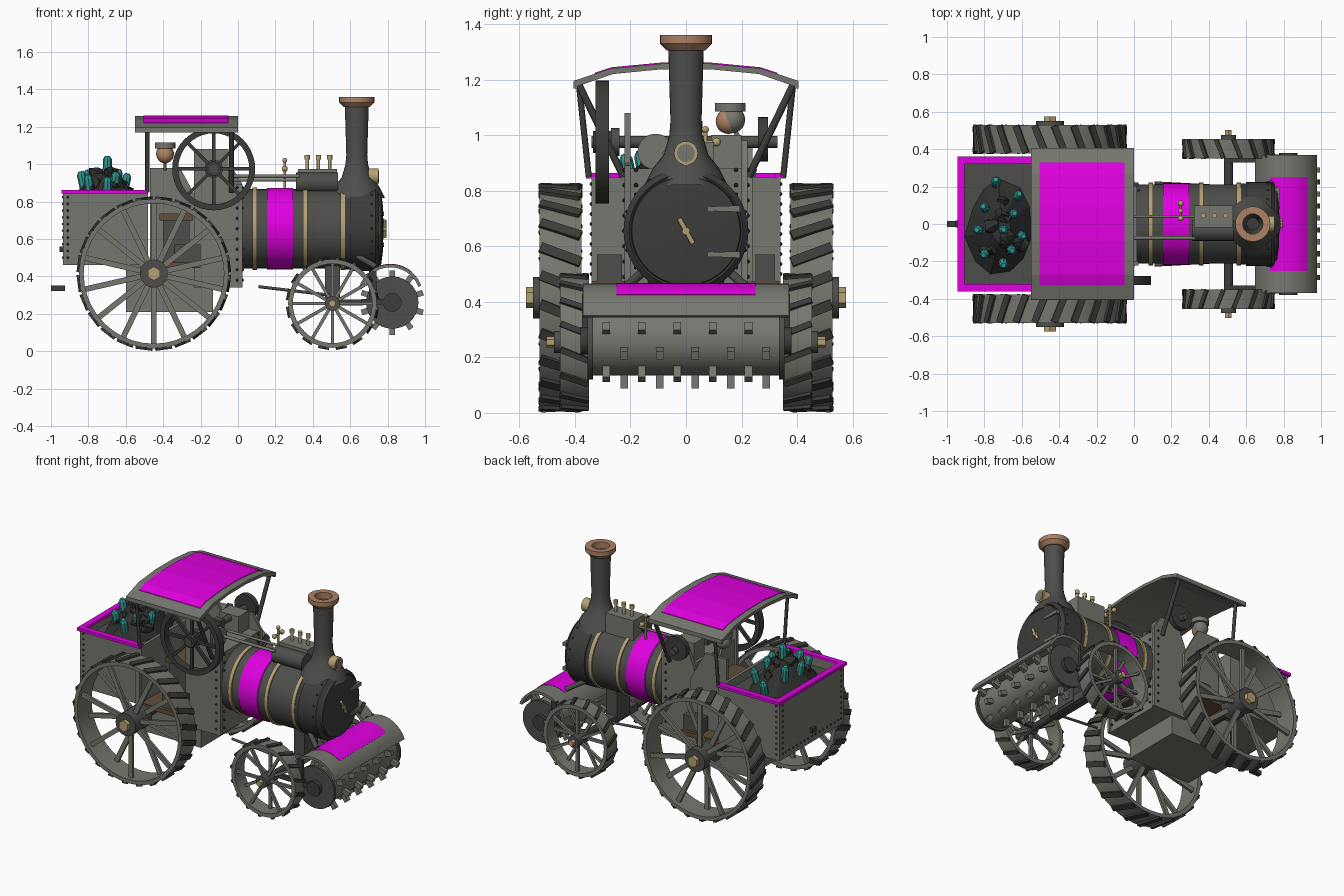
import bpy, bmesh, math, random
from mathutils import Vector, Matrix

random.seed(4)
if "Cube" in bpy.data.objects:
    bpy.data.objects.remove(bpy.data.objects["Cube"])


def material(name, r, g, b):
    m = bpy.data.materials.new(name)
    m.use_nodes = True
    m.diffuse_color = (r, g, b, 1)
    m.node_tree.nodes["Principled BSDF"].inputs["Base Color"].default_value = (r, g, b, 1)
    return m


GREY = material("weathered grey", .185, .185, .16)
IRON = material("iron grey", .075, .075, .07)
DARK = material("dark iron", .045, .045, .042)
PINK = material("magenta paint", .75, 0, .75)
BRASS = material("brass", .46, .36, .17)
COPPER = material("copper", .42, .22, .125)
TEAL = material("teal crystal", .03, .33, .30)
WOOD = material("brown wood", .12, .075, .04)
COAL = material("coal", .03, .03, .029)


class Part:
    """Collects simple solids of one colour into one object."""

    def __init__(self, name, mat):
        self.name, self.mat, self.bm = name, mat, bmesh.new()

    def box(self, lo, hi):
        lo, hi = Vector(lo), Vector(hi)
        return self.block((lo + hi) / 2, hi - lo)

    def block(self, centre, size, rot=Matrix()):
        m = Matrix.Translation(centre) @ rot @ Matrix.Diagonal((*size, 1))
        bmesh.ops.create_cube(self.bm, size=1, matrix=m)
        return self

    def rod(self, a, b, r, r2=None, n=12):
        a, b = Vector(a), Vector(b)
        rot = Vector((0, 0, 1)).rotation_difference(b - a).to_matrix().to_4x4()
        bmesh.ops.create_cone(self.bm, cap_ends=True, segments=n, radius1=r,
                              radius2=r if r2 is None else r2, depth=(b - a).length,
                              matrix=Matrix.Translation((a + b) / 2) @ rot)
        return self

    def ball(self, c, r, n=12):
        bmesh.ops.create_uvsphere(self.bm, u_segments=n, v_segments=max(4, n // 2),
                                  radius=r, matrix=Matrix.Translation(c))
        return self

    def lathe(self, profile, centre, axis, n=32):
        rot = Vector((0, 0, 1)).rotation_difference(Vector(axis)).to_matrix()
        rings = []
        for r, t in profile:
            rings.append([self.bm.verts.new(Vector(centre) + rot @ Vector(
                (r * math.cos(k * math.tau / n), r * math.sin(k * math.tau / n), t))) for k in range(n)])
        for p, q in zip(rings, rings[1:] + rings[:1]):
            for k in range(n):
                self.bm.faces.new((p[k], p[k - 1], q[k - 1], q[k]))
        return self

    def prism(self, pts, axis, a, b):
        ends = []
        for t in (a, b):
            ends.append([self.bm.verts.new((t, u, v) if axis == "x" else (u, t, v)) for u, v in pts])
        self.bm.faces.new(ends[0])
        self.bm.faces.new(ends[1][::-1])
        for k in range(len(pts)):
            self.bm.faces.new((ends[0][k], ends[0][k - 1], ends[1][k - 1], ends[1][k]))
        return self

    def done(self, smooth=True):
        bmesh.ops.remove_doubles(self.bm, verts=self.bm.verts, dist=1e-5)
        bmesh.ops.recalc_face_normals(self.bm, faces=self.bm.faces)
        me = bpy.data.meshes.new(self.name)
        self.bm.to_mesh(me)
        self.bm.free()
        me.materials.append(self.mat)
        if smooth:
            me.shade_smooth()
            me.set_sharp_from_angle(angle=math.radians(32))
        ob = bpy.data.objects.new(self.name, me)
        bpy.context.collection.objects.link(ob)


def tube(r0, r1, t0, t1):
    return [(r0, t0), (r1, t0), (r1, t1), (r0, t1)]


def wheel(name, x, z, r, y, half, hub, spokes, treads, s):
    # rim, spokes, slanted treads, hub and nut
    c = Vector((x, s * y, z))
    rim, tread = Part(name + "_rim", GREY), Part(name + "_treads", DARK)
    rim.lathe(tube(r - .025, r, -half, half), c, (0, 1, 0), 40)
    for k in range(spokes):
        rot = Matrix.Rotation(k * math.tau / spokes, 4, "Y")
        off = Vector((0, (half * .5) * (-1) ** k, 0))
        rim.block(c + off + rot @ Vector((0, 0, r * .52)), (r * .075, .018, r * .9), rot)
    for k in range(treads):
        rot = Matrix.Rotation((k + .5) * math.tau / treads, 4, "Y")
        tread.block(c + rot @ Vector((0, 0, r + .003)), (r * .09, half * 2.05, .016),
                    rot @ Matrix.Rotation(s * .38, 4, "Z"))
    rim.done()
    tread.done()
    out = Vector((0, s, 0))
    Part(name + "_hub", IRON).rod(c - out * half, c + out * (half + .022), hub, n=20).done()
    Part(name + "_nut", BRASS).rod(c, c + out * (half + .048), hub * .5, n=6).done()


for s, side in ((-1, "front_side"), (1, "back_side")):
    wheel("rear_wheel_" + side, -.45, .415, .4, .452, .076, .075, 14, 24, s)
    wheel("leading_wheel_" + side, .505, .255, .237, .402, .052, .04, 12, 16, s)
Part("axles", DARK).rod((-.45, -.4, .415), (-.45, .4, .415), .035).rod(
    (.505, -.38, .255), (.505, .38, .255), .025).done()

# boiler, bands, smokebox and door
BZ = .655
Part("boiler", IRON).rod((0, 0, BZ), (.56, 0, BZ), .212, n=40).done()
Part("magenta_band", PINK).rod((.155, 0, BZ), (.295, 0, BZ), .218, n=40).done()
bands = Part("brass_bands", BRASS)
for x in (.09, .36, .56):
    bands.rod((x - .012, 0, BZ), (x + .012, 0, BZ), .221, n=40)
bands.done()
smokebox = Part("smokebox", DARK)
smokebox.lathe([(0, .55), (.217, .55), (.217, .6), (.225, .6), (.225, .735), (.205, .755),
                (.198, .75), (.195, .765), (.12, .775), (0, .778)], (0, 0, BZ), (1, 0, 0), 40)
for k in range(20):
    a = k * math.tau / 20
    smokebox.ball((.715, .224 * math.sin(a), BZ + .224 * math.cos(a)), .007, 6)
smokebox.done()
straps = Part("door_straps", GREY)
for z in (.57, .735):
    straps.prism([(.08, z - .008), (.195, z - .012), (.195, z + .012), (.08, z + .008)], "x", .755, .78)
straps.done()
Part("door_handle", BRASS).rod((.785, -.025, .7), (.785, .025, .61), .009).rod(
    (.77, 0, BZ), (.795, 0, BZ), .014).done()
Part("head_lamp", BRASS).rod((.68, 0, .935), (.75, 0, .935), .043, n=20).done()
Part("head_lamp_glass", GREY).rod((.745, 0, .935), (.753, 0, .935), .032, n=20).done()

# chimney and cap
Part("chimney", IRON).lathe([(.03, .82), (.15, .82), (.12, .88), (.08, .93), (.06, 1), (.056, 1.05),
                             (.064, 1.32), (.054, 1.32)], (.635, 0, 0), (0, 0, 1), 28).done()
Part("chimney_cap", COPPER).lathe([(.054, 1.305), (.07, 1.305), (.094, 1.33), (.094, 1.36), (.054, 1.36)],
                                  (.635, 0, 0), (0, 0, 1), 28).done()

# cylinder block, valves, piston rod and governor
Part("cylinder_block", GREY).box((.32, -.02, .84), (.53, .1, .975)).done()
Part("cylinder", IRON).rod((.31, -.035, .9), (.535, -.035, .9), .055, n=20).done()
fittings = Part("brass_fittings", BRASS)
for x in (.37, .43, .49):
    fittings.rod((x, .045, .97), (x, .045, 1.035), .009).rod((x, .045, 1.025), (x, .045, 1.05), .014)
fittings.rod((.25, .07, .86), (.25, .07, 1.02), .007).ball((.25, .07, 1.02), .013)
fittings.rod((.25, .03, .975), (.25, .11, .975), .006).ball((.25, .03, .975), .016).ball((.25, .11, .975), .016)
fittings.done()
Part("piston_rods", GREY).rod((-.1, -.075, .935), (.33, -.075, .935), .01).rod(
    (-.1, .04, .915), (.33, .04, .915), .008).done()

# firebox, side plates and belly
Part("firebox", GREY).box((-.22, -.2, .34), (.015, .2, .88)).done()
plates = Part("side_plates", GREY)
plates.prism([(.025, .34), (.025, .89), (-.05, .9), (-.05, 1.08), (-.235, 1.08), (-.235, .34)], "y", -.222, -.2)
plates.prism([(.025, .34), (.025, .89), (-.03, .98), (-.16, .98), (-.235, .8), (-.235, .34)], "y", .2, .222)
plates.prism([(-.2, .46), (-.2, .78), (-.31, .98), (-.47, .98), (-.47, .46)], "y", .222, .24)
plates.box((-.2, .09, .85), (-.06, .2, 1)).box((-.6, -.2, .21), (-.135, .2, .46))
plates.rod((-.15, -.11, .94), (-.05, -.11, .94), .065, n=20)
plates.done()

# crankshaft, flywheel and pulley
Part("crankshaft", IRON).rod((-.13, -.34, .975), (-.13, .33, .975), .022).rod(
    (-.13, -.27, .975), (-.13, -.24, .975), .05).box((-.16, -.04, .9), (-.1, .0, 1.01)).done()
fly = Part("flywheel", DARK).lathe(tube(.19, .222, -.024, .024), (-.13, -.302, .975), (0, 1, 0), 40)
fly.rod((-.13, -.335, .975), (-.13, -.27, .975), .04, n=20)
for k in range(8):
    rot = Matrix.Rotation(k * math.tau / 8, 4, "Y")
    fly.block(Vector((-.13, -.302, .975)) + rot @ Vector((0, 0, .115)), (.018, .02, .165), rot)
fly.done()
Part("pulley", DARK).rod((-.13, .26, .985), (-.13, .295, .985), .08, n=28).done()

# tender with magenta rim
tender = Part("tender", GREY).box((-.935, -.34, .46), (-.48, .34, .79))
for s in (-1, 1):
    tender.box((-.935, s * .34, .79), (-.48, s * .32, .85))
tender.box((-.935, -.32, .79), (-.915, .32, .85)).box((-.5, -.32, .79), (-.48, .32, .85))
tender.done()
Part("tender_lining", IRON).box((-.915, -.32, .788), (-.5, .32, .794)).done()
rim = Part("tender_rim", PINK)
for s in (-1, 1):
    rim.box((-.945, s * .36, .843), (-.48, s * .32, .863))
rim.box((-.945, -.32, .843), (-.905, .32, .863)).done()
rivets = Part("rivets", DARK)
for s in (-1, 1):
    for k in range(10):
        z = .5 + k * .036
        rivets.ball((-.936, s * .31, z), .007, 6).ball((-.91, s * .34, z), .007, 6)
        rivets.ball((-.005, s * .222, .38 + k * .055), .008, 6).ball((.025, s * .18, .38 + k * .055), .008, 6)
for k in range(15):
    rivets.ball((-.936, -.28 + k * .04, .5), .007, 6)
rivets.done()
Part("tow_hitch", DARK).box((-1, -.015, .322), (-.925, .015, .35)).box((-.955, -.02, .53), (-.93, .02, .56)).done()

# cab floor, seat and boxes
Part("cab_floor", WOOD).box((-.5, -.34, .445), (-.2, .34, .475)).box((-.42, -.17, .7), (-.24, .05, .735)).done()
Part("cab_boxes", IRON).box((-.4, -.16, .475), (-.26, .04, .7)).box((-.34, -.32, .475), (-.2, -.23, .57)).box(
    (-.34, .25, .475), (-.2, .32, .57)).done()

# coal heap with crystals
heap = Part("coal_heap", COAL)
bmesh.ops.create_cone(heap.bm, cap_ends=True, segments=11, radius1=1, radius2=.3, depth=1,
                      matrix=Matrix.Translation((-.715, -.02, .875)) @ Matrix.Diagonal((.18, .27, .17, 1)))
for k in range(14):
    a, f = random.uniform(0, math.tau), random.uniform(.2, .85)
    bmesh.ops.create_icosphere(heap.bm, subdivisions=1, radius=random.uniform(.03, .045), matrix=Matrix.Translation(
        (-.715 + .17 * f * math.cos(a), -.02 + .25 * f * math.sin(a), 1 - .2 * f)))
for v in heap.bm.verts:
    v.co += Vector([random.uniform(-.012, .012) for _ in range(3)])
heap.done(False)
crystals = Part("crystals", TEAL)
spots = [(-.735, .21), (-.79, .08), (-.63, .14), (-.65, .05), (-.7, -.03), (-.61, -.06), (-.79, -.15),
         (-.7, -.2), (-.82, -.03), (-.66, -.13)]
for x, y in spots:
    u, v = (x + .715) / .18, (y + .02) / .27
    p = Vector((x, y, 1.0 - .19 * min(1, math.hypot(u, v)) - .03))
    d = Vector((u * .35, v * .35, 1)).normalized()
    q = p + d * random.uniform(.065, .09)
    crystals.rod(p, q, .024, n=8).rod(q, q + d * .018, .024, .013, 8)
crystals.done(False)

# canopy, its painted panel and posts
top = [(-.405, 1.195), (-.27, 1.24), (-.09, 1.257), (.09, 1.257), (.27, 1.24), (.405, 1.195)]
under = [(y * .97, z - .02) for y, z in reversed(top)]
canopy = Part("canopy", GREY).prism(top + under, "x", -.55, 0)
for s in (-1, 1):
    canopy.box((-.55, s * .405, 1.168), (0, s * .39, 1.195))
canopy.done(False)
panel = [(-.33, 1.22)] + top[1:5] + [(.33, 1.22)]
Part("canopy_panel", PINK).prism([(y, z + .004) for y, z in panel] + [(y, z - .004) for y, z in panel[::-1]],
                                 "x", -.505, -.05).done(False)
posts = Part("canopy_posts", DARK)
for s in (-1, 1):
    posts.rod((-.035, s * .225, .85), (-.035, s * .385, 1.18), .013)
    posts.rod((-.485, s * .35, .85), (-.485, s * .385, 1.18), .011)
posts.done()

# round lamp with a cap
Part("lamp_globe", GREY).ball((-.39, .165, 1.055), .048, 20).rod((-.39, .16, 1.085), (-.39, .16, 1.115), .055, n=20).rod(
    (-.39, .2, .97), (-.39, .17, 1.03), .008).done()
Part("lamp_front", COPPER).ball((-.39, .153, 1.05), .046, 20).done()

# toothed drum under a curved cover
DX, DZ = .825, .26
drum = Part("drum", GREY).rod((DX, -.34, DZ), (DX, .34, DZ), .125, n=28)
for k in range(10):
    rot = Matrix.Rotation(k * math.tau / 10, 4, "Y")
    for j in range(5):
        y = -.287 + .128 * j + .064 * (k % 2)
        drum.block(Vector((DX, y, DZ)) + rot @ Vector((0, 0, .14)), (.03, .027, .065), rot)
drum.done()
ends, frame = Part("drum_ends", IRON), Part("drum_frame", DARK)
for s in (-1, 1):
    ends.rod((DX, s * .335, DZ), (DX, s * .355, DZ), .14, n=28)
    frame.rod((DX, s * .35, DZ), (DX, s * .38, DZ), .05, n=20)
    frame.box((.66, s * .355, .25), (.83, s * .372, .28)).box((.505, s * .33, .245), (.67, s * .35, .275))
    frame.box((.7, s * .355, .27), (.74, s * .375, .43))
ends.done()
frame.done()


def arc(r, angles):
    return [(.815 + r * math.cos(math.radians(a)), .29 + r * math.sin(math.radians(a))) for a in angles]


Part("drum_cover", GREY).prism(arc(.175, range(20, 166, 5)) + arc(.158, range(165, 19, -5)), "y", -.37, .37).done()
Part("cover_panel", PINK).prism(arc(.177, range(50, 121, 5)) + arc(.171, range(120, 49, -5)), "y", -.25, .25).done()

# front support, struts and steering rods
support = Part("front_support", IRON).box((.465, -.07, .25), (.545, .07, .47)).box((.47, -.16, .235), (.54, .16, .285))
for s in (-1, 1):
    support.rod((.6, s * .13, .53), (.74, s * .22, .45), .016)
    support.rod((.11, s * .22, .345), (.49, s * .2, .3), .008)
support.done()
